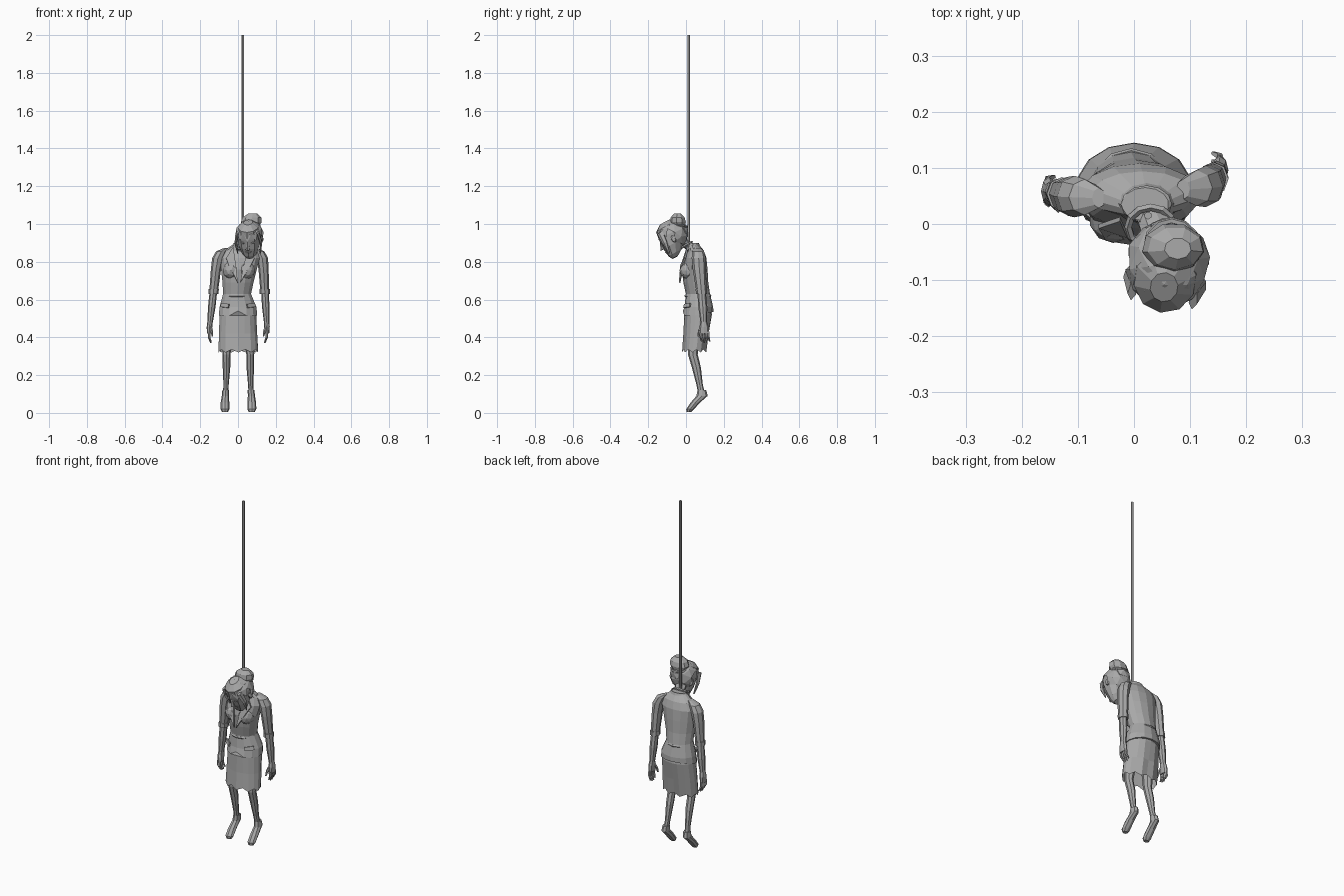
import bpy, bmesh, math
from mathutils import Matrix, Vector

default_cube = bpy.data.objects.get("Cube")
if default_cube:
    bpy.data.objects.remove(default_cube)

grey = bpy.data.materials.new("plain grey")
grey.use_nodes = True
grey.diffuse_color = (.4, .4, .4, 1)
grey.node_tree.nodes["Principled BSDF"].inputs["Base Color"].default_value = grey.diffuse_color


def finish(name, mesh_builder, matrix=None):
    """Turn a bmesh into a flat shaded object."""
    if matrix:
        mesh_builder.transform(matrix)
    bmesh.ops.recalc_face_normals(mesh_builder, faces=mesh_builder.faces)
    mesh = bpy.data.meshes.new(name)
    mesh_builder.to_mesh(mesh)
    mesh_builder.free()
    mesh.materials.append(grey)
    result = bpy.data.objects.new(name, mesh)
    bpy.context.collection.objects.link(result)
    return result


def loft(name, rings, sides=8, caps=True, matrix=None, adjust=None):
    """Join level elliptical rings given as (z, x, y, half width, half depth)."""
    builder = bmesh.new()
    loops = []
    for level, (z, x, y, width, depth) in enumerate(rings):
        loop = []
        for step in range(sides):
            angle = math.tau * step / sides - math.pi / 2
            point = Vector((x + width * math.cos(angle), y + depth * math.sin(angle), z))
            if adjust:
                adjust(point, level, step)
            loop.append(builder.verts.new(point))
        loops.append(loop)
    for lower, upper in zip(loops, loops[1:]):
        for step in range(sides):
            after = (step + 1) % sides
            builder.faces.new((lower[step], lower[after], upper[after], upper[step]))
    if caps:
        builder.faces.new(loops[0])
        builder.faces.new(loops[-1])
    return finish(name, builder, matrix)


def ball(name, centre, size, matrix=None, keep=None, detail=2):
    """Scaled faceted ball, optionally cut down to the faces that pass a rule."""
    builder = bmesh.new()
    bmesh.ops.create_icosphere(builder, subdivisions=detail, radius=1)
    builder.transform(Matrix.Translation(centre) @ Matrix.Diagonal((*size, 1)))
    if keep:
        unwanted = [face for face in builder.faces if not keep(face.calc_center_median())]
        bmesh.ops.delete(builder, geom=unwanted, context="FACES")
    return finish(name, builder, matrix)


def plate(name, points, thickness=.008):
    """Thin cloth panel."""
    builder = bmesh.new()
    builder.faces.new([builder.verts.new(point) for point in points])
    panel = finish(name, builder)
    panel.modifiers.new("thickness", "SOLIDIFY").thickness = thickness
    return panel


def ring_band(name, location, radius, thickness, tilt):
    bpy.ops.mesh.primitive_torus_add(major_segments=12, minor_segments=5, location=location,
                                     major_radius=radius, minor_radius=thickness,
                                     rotation=(tilt, 0, 0))
    band = bpy.context.object
    band.name = name
    band.data.materials.append(grey)


# Rope and loop
loft("rope", [(.87, .025, .015, .007, .007), (2, .025, .015, .007, .007)], sides=6)
ring_band("rope_loop", (.03, -.005, .885), .04, .007, .5)


# Jacket with a notched front hem
def notch_hem(point, level, step):
    if level == 0:
        if step == 0:
            point.z += .025
        point.z += .02 * max(0, point.y - .05) / .1


loft("jacket", [
    (.515, 0, .064, .104, .081),
    (.56, 0, .068, .1, .076),
    (.63, -.005, .063, .076, .064),
    (.69, 0, .052, .084, .066),
    (.76, .005, .046, .097, .068),
    (.82, .01, .05, .108, .058),
    (.86, .015, .052, .092, .042),
    (.895, .02, .035, .042, .03)], sides=14, adjust=notch_hem)
ring_band("waist_seam", (-.005, .063, .62), .066, .006, 0)


# Pleated skirt with an uneven hem
def pleat(point, level, step):
    if level == 0:
        point.z += .016 * (step % 2)
    if level < 2 and step % 2:
        point.y += (.045 - point.y) * .08


loft("skirt", [
    (.32, .002, .045, .106, .066),
    (.42, 0, .055, .103, .069),
    (.52, 0, .064, .098, .073),
    (.58, 0, .064, .085, .066)], sides=18, caps=False, adjust=pleat)

# Neck and collar
loft("neck", [(.85, .02, .04, .036, .03), (.89, .035, .005, .028, .028),
              (.93, .05, -.035, .03, .03)])
loft("collar", [(.865, .02, .04, .06, .04), (.9, .022, .035, .045, .033)],
     sides=12, caps=False)

for side, label in ((-1, "right"), (1, "left")):
    # Chest and lapels
    ball(label + "_bust", (.005 + side * .042, .012, .755), (.044, .046, .048))
    plate(label + "_lapel", [(.015 + side * .04, .005, .88), (.012 + side * .075, -.008, .82),
                             (.01 + side * .06, -.03, .785), (.005 + side * .006, -.038, .69),
                             (.01 + side * .022, -.025, .79)])
    plate(label + "_pocket_flap", [(side * .045, -.004, .575), (side * .085, .026, .58),
                                   (side * .089, .024, .56), (side * .048, -.009, .555)])

    # Arms hang with a slight twist of the body
    def place(z, x, y, width, depth):
        drop = (.86 - z) / .45
        return (z, .012 * (1 - drop) + side * x, y + side * (.008 + .012 * drop), width, depth)

    loft(label + "_sleeve", [
        place(.635, .136, .068, .023, .026),
        place(.67, .133, .066, .024, .029),
        place(.76, .126, .06, .027, .035),
        place(.82, .117, .058, .031, .037),
        place(.855, .1, .056, .028, .032),
        place(.873, .075, .054, .012, .018)], sides=8)
    loft(label + "_cuff", [place(.63, .136, .068, .027, .029),
                           place(.655, .135, .067, .027, .03)])
    loft(label + "_forearm", [
        place(.475, .15, .076, .014, .017),
        place(.56, .143, .073, .02, .024),
        place(.65, .136, .068, .02, .022)])
    loft(label + "_hand", [
        place(.42, .153, .077, .012, .027),
        place(.455, .152, .077, .015, .025),
        place(.485, .15, .076, .014, .016)])
    for finger in range(4):
        spread = (finger - 1.5) * .014
        bottom = .365 + .008 * abs(finger - 1.5)
        loft(label + "_finger", [
            place(bottom, .142, .084 + spread, .004, .004),
            place(.4, .153, .079 + spread, .007, .007),
            place(.43, .153, .077 + spread, .007, .007)], sides=5)
    loft(label + "_thumb", [
        place(.405, .135, .045, .004, .005),
        place(.435, .14, .052, .008, .008),
        place(.465, .15, .066, .008, .009)], sides=5)

    # Legs, and shoes with the toes pointing down
    leg = .002 + side * .063
    loft(label + "_leg", [
        (.1, leg + side * .005, .083, .014, .018),
        (.15, leg + side * .002, .072, .014, .017),
        (.24, leg, .055, .02, .024),
        (.31, leg, .036, .021, .026),
        (.44, leg - side * .008, .045, .033, .036)])
    loft(label + "_shoe", [
        (.005, leg + side * .008, .016, .016, .012),
        (.02, leg + side * .008, .022, .024, .021),
        (.055, leg + side * .008, .05, .023, .025),
        (.09, leg + side * .006, .085, .019, .03),
        (.12, leg + side * .004, .084, .018, .023)])

# Bowed head
pose = (Matrix.Translation((.06, -.07, .93)) @ Matrix.Rotation(-.15, 4, "Z")
        @ Matrix.Rotation(.5, 4, "X"))
loft("head", [
    (-.1, 0, -.04, .02, .016),
    (-.08, 0, -.03, .04, .038),
    (-.035, 0, -.012, .058, .062),
    (.02, 0, 0, .064, .072),
    (.065, 0, 0, .056, .066),
    (.09, 0, 0, .025, .03)], sides=10, matrix=pose)
loft("nose", [(-.032, 0, -.075, .012, .016), (.01, 0, -.066, .005, .008)],
     sides=5, matrix=pose)
loft("lips", [(-.062, 0, -.06, .016, .012), (-.05, 0, -.062, .018, .013)],
     sides=6, matrix=pose)
for side, label in ((-1, "right"), (1, "left")):
    ball(label + "_eye", (side * .025, -.06, 0), (.012, .01, .008), pose, detail=1)
    ball(label + "_ear", (side * .064, .008, -.015), (.01, .014, .022), pose, detail=1)
    loft(label + "_loose_strand", [
        (-.07, side * .06, -.05, .003, .004),
        (-.01, side * .068, -.042, .007, .014),
        (.05, side * .055, -.04, .008, .018)], sides=5, matrix=pose)

# Hair cap, tied bun and band
ball("hair", (0, .006, .012), (.077, .082, .08), pose,
     keep=lambda middle: middle.z > .03 or middle.y > .012)
bun = loft("hair_bun", [
    (.98, .068, -.04, .04, .035),
    (1.01, .07, -.042, .056, .044),
    (1.035, .074, -.043, .05, .038),
    (1.055, .078, -.044, .024, .019)], sides=9)
ball("hair_knot", (.064, -.012, .965), (.045, .026, .035), detail=1)
ring_band("hair_band", (.067, -.038, .995), .045, .006, -.2)
